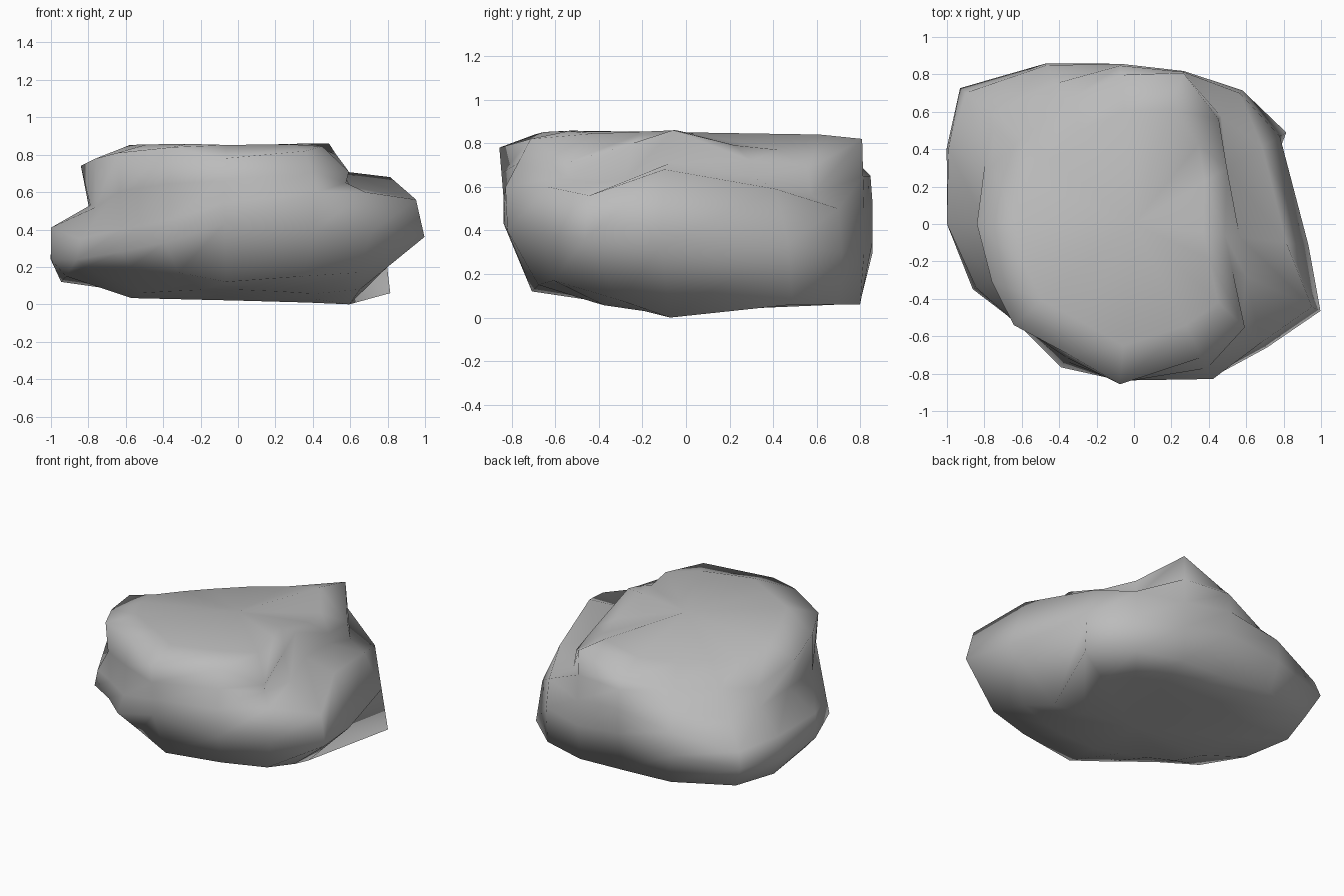
import bpy
import bmesh
from math import radians, cos, sin
from mathutils import Vector

default_cube = bpy.data.objects.get("Cube")
if default_cube:
    bpy.data.objects.remove(default_cube, do_unlink=True)


def make_material(name, colour):
    material = bpy.data.materials.new(name)
    material.use_nodes = True
    material.diffuse_color = colour
    shader = material.node_tree.nodes["Principled BSDF"]
    shader.inputs["Base Color"].default_value = colour
    shader.inputs["Roughness"].default_value = 0.9
    return material


# Boulder flank: direction in degrees, then (radius, height) in hundredths
# for the underside edge, the belly, the shelf and the upper rim
SECTIONS = {
    -7: ((60, 0), (94, 33), (82, 68), (49, 86)),
    31: ((95, 6), (91, 34), (80, 59), (58, 72)),
    51: ((91, 6), (92, 30), (90, 50), (72, 68)),
    72: ((84, 6), (86, 30), (86, 48), (85, 82)),
    95: ((80, 7), (86, 35), (86, 52), (80, 70)),
    119: ((92, 9), (98, 30), (97, 46), (75, 66)),
    142: ((108, 12), (118, 28), (114, 38), (75, 65)),
    158: ((102, 12), (108, 24), (107, 40), (82, 64)),
    180: ((92, 15), (100, 24), (100, 41), (84, 74)),
    202: ((88, 20), (93, 24), (91, 35), (82, 78)),
    220: ((75, 20), (82, 28), (81, 40), (84, 81)),
    243: ((70, 17), (86, 33), (82, 45), (78, 84)),
    265: ((71, 12), (84, 43), (84, 54), (86, 78)),
    297: ((76, 15), (92, 40), (93, 60), (80, 82)),
    317: ((89, 17), (97, 38), (93, 60), (81, 71)),
    335: ((72, 8), (110, 36), (105, 56), (58, 80)),
}
# Places where the flank is undercut between the shelf and the rim
GROOVES = {
    -7: (57, 71), 31: (58, 65), 51: (74, 56), 95: (85, 65), 158: (86, 52),
    180: (79, 53), 202: (82, 52), 317: (79, 65), 335: (66, 63),
}
CROWN = 0.86


def flank_point(angle, radius, height):
    turn = radians(angle)
    return Vector((cos(turn) * radius, sin(turn) * radius, height)) / 100


def inner_ring(ring, scale, height_rule):
    return [Vector((p.x * scale, p.y * scale, height_rule(p))) for p in ring]


def crown_height(p):
    # The crown stays level at the front and falls away towards the back
    return p.z + (CROWN - p.z) * (0.9 if p.y < -0.1 else 0.5)


def underside_height(p):
    return 0.015 - 0.02 * p.x + 0.09 * abs(p.y)


def build_boulder(material):
    low, belly, shelf, rim = [
        [flank_point(angle, *section[level])
         for angle, section in SECTIONS.items()] for level in range(4)]

    # Undercut ring, halfway up the slope where there is no groove
    groove = [flank_point(angle, *GROOVES[angle]) if angle in GROOVES
              else shelf[i].lerp(rim[i], 0.5)
              for i, angle in enumerate(SECTIONS)]

    # Inner rings round off the underside and the crown
    base = inner_ring(low, 0.62, underside_height)
    crown = inner_ring(rim, 0.76, crown_height)

    bm = bmesh.new()
    rings = [[bm.verts.new(p) for p in ring]
             for ring in (base, low, belly, shelf, groove, rim, crown)]
    count = len(SECTIONS)

    # Skin between neighbouring rings
    for lower, upper in zip(rings, rings[1:]):
        for i in range(count):
            j = (i + 1) % count
            bm.faces.new((lower[i], lower[j], upper[j], upper[i]))

    # Close the underside and the crown
    for ring, height in ((rings[0], 0.02), (rings[-1], CROWN - 0.01)):
        centre = bm.verts.new((0, 0, height))
        for i in range(count):
            bm.faces.new((ring[i], ring[(i + 1) % count], centre))

    bmesh.ops.recalc_face_normals(bm, faces=bm.faces[:])
    mesh = bpy.data.meshes.new("boulder")
    bm.to_mesh(mesh)
    bm.free()
    mesh.materials.append(material)
    mesh.shade_smooth()

    boulder = bpy.data.objects.new("boulder", mesh)
    bpy.context.collection.objects.link(boulder)
    return boulder


stone_grey = make_material("stone grey", (0.5, 0.5, 0.5, 1))
build_boulder(stone_grey)
